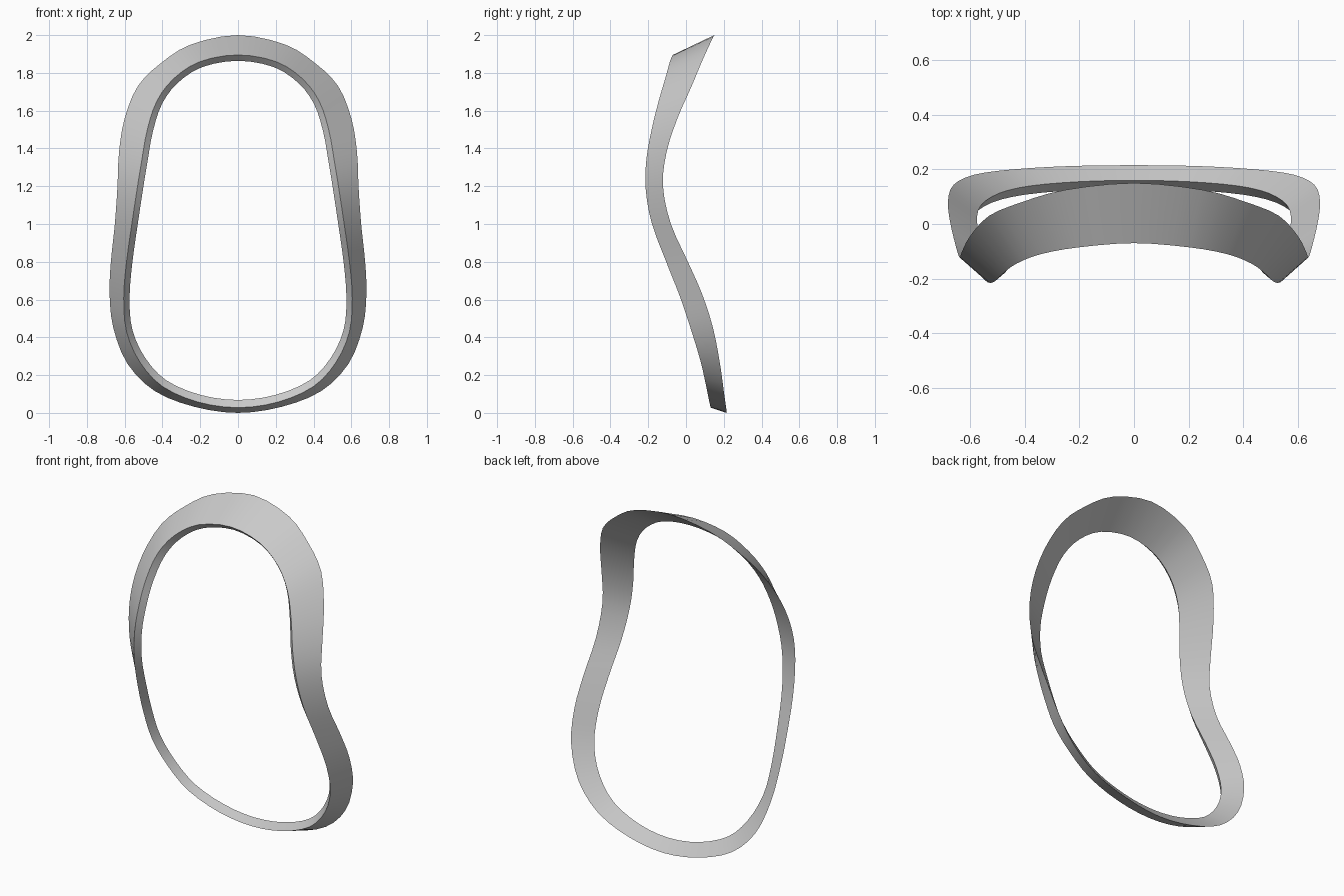
import bpy, bmesh
from mathutils import Vector

if "Cube" in bpy.data.objects:
    bpy.data.objects.remove(bpy.data.objects["Cube"])

# Right half of the ring, top centre to bottom centre.
# Each station: outer back edge (x, y, z), front edge (x, y, z)
STATIONS = [
    ((0.00, 0.150, 2.00), (0.00, -0.070, 1.895)),
    ((0.25, 0.125, 1.95), (0.20, -0.085, 1.860)),
    ((0.41, 0.080, 1.85), (0.34, -0.110, 1.770)),
    ((0.53, 0.030, 1.73), (0.43, -0.145, 1.650)),
    ((0.60, -0.045, 1.56), (0.480, -0.182, 1.500)),
    ((0.63, -0.103, 1.38), (0.509, -0.210, 1.340)),
    ((0.638, -0.122, 1.20), (0.535, -0.213, 1.180)),
    ((0.652, -0.080, 1.00), (0.562, -0.180, 1.000)),
    ((0.673, 0.010, 0.80), (0.590, -0.105, 0.800)),
    ((0.680, 0.085, 0.63), (0.605, -0.030, 0.610)),
    ((0.660, 0.143, 0.45), (0.590, 0.030, 0.430)),
    ((0.585, 0.180, 0.26), (0.520, 0.078, 0.270)),
    ((0.44, 0.200, 0.115), (0.40, 0.107, 0.140)),
    ((0.23, 0.212, 0.032), (0.21, 0.124, 0.057)),
    ((0.00, 0.215, 0.000), (0.00, 0.130, 0.028)),
]
STEPS = 3


def closed_spline(pts):
    """Catmull-Rom curve through a closed list of points."""
    n, out = len(pts), []
    for i in range(n):
        a, b, c, d = (pts[(i + k) % n] for k in (-1, 0, 1, 2))
        for s in range(STEPS):
            t = s / STEPS
            out.append(0.5 * (2 * b + (c - a) * t + (2 * a - 5 * b + 4 * c - d) * t ** 2
                              + (3 * b - a - 3 * c + d) * t ** 3))
    return out


def full_edge(k):
    half = [Vector(s[k]) for s in STATIONS]
    other = [Vector((-p.x, p.y, p.z)) for p in half[-2:0:-1]]
    return closed_spline(half + other)


# Three edge loops of the wedge-shaped section
back, front = full_edge(0), full_edge(1)
n = len(front)
inner = []
for i, f in enumerate(front):
    t = front[(i + 1) % n] - front[i - 1]
    inward = Vector((t.z, 0, -t.x)).normalized()
    low = max(0, 1 - f.z / 0.5)
    p = f + inward * (0.031 + 0.01 * low)
    p.y += (back[i].y - f.y) * (0.15 + 0.2 * min(1, max(0, (1.9 - f.z) / 1.2)))
    inner.append(p)

# Ring skin
bm = bmesh.new()
loops = [[bm.verts.new(p) for p in pts] for pts in (back, front, inner)]
for a, b in zip(loops, loops[1:] + loops[:1]):
    for i in range(n):
        j = (i + 1) % n
        bm.faces.new((a[i], a[j], b[j], b[i]))
bmesh.ops.recalc_face_normals(bm, faces=bm.faces)
mesh = bpy.data.meshes.new("ring_frame")
bm.to_mesh(mesh)
bm.free()
ring = bpy.data.objects.new("ring_frame", mesh)
bpy.context.collection.objects.link(ring)
bpy.context.view_layer.objects.active = ring
ring.select_set(True)
bpy.ops.object.shade_smooth_by_angle(angle=0.5)
